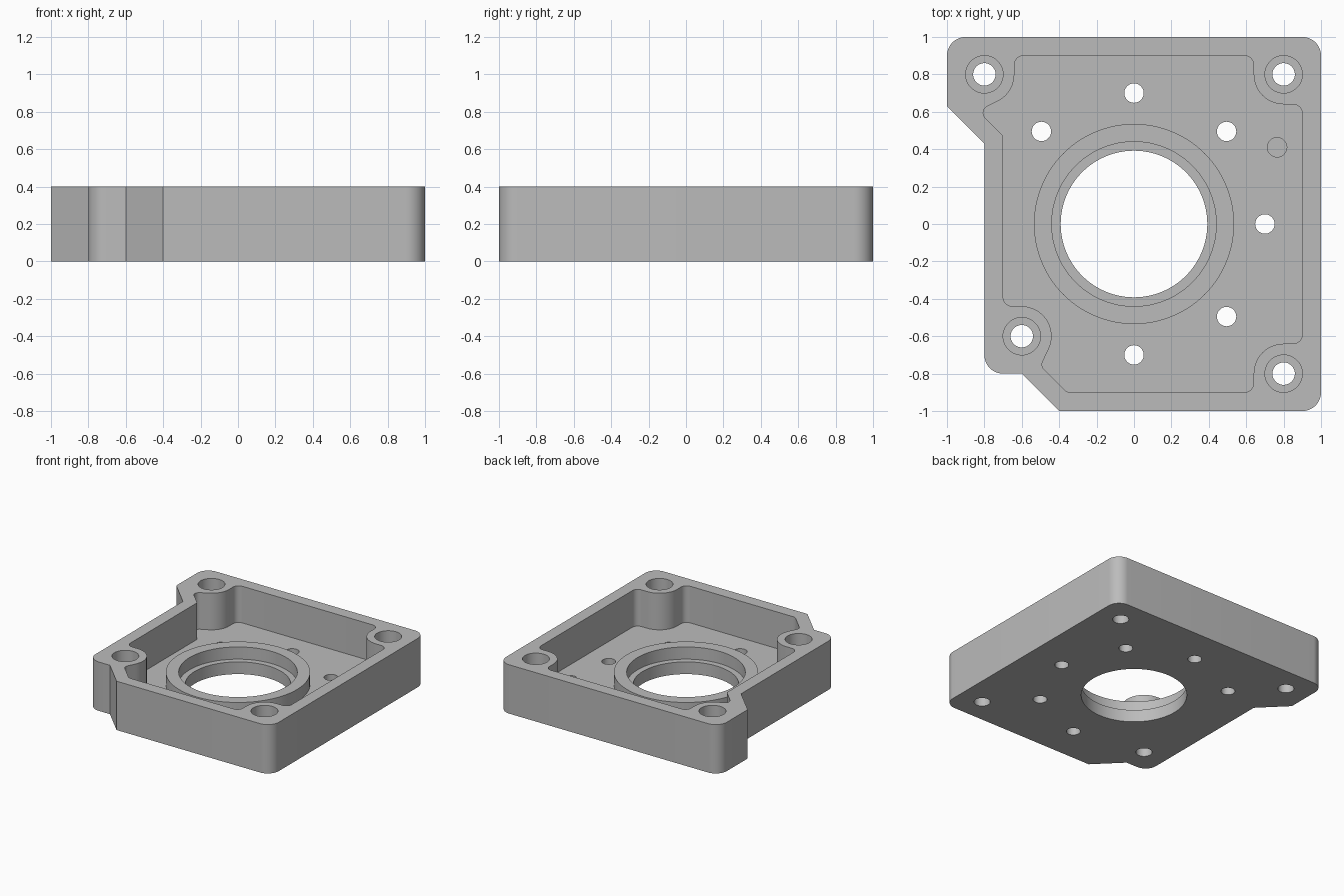
import bpy, bmesh, math
from mathutils import Vector

cube = bpy.data.objects.get("Cube")
if cube:
    bpy.data.objects.remove(cube, do_unlink=True)

HEIGHT, FLOOR, RING_TOP = 0.4, 0.1, 0.2

metal = bpy.data.materials.new("plain grey metal")
metal.use_nodes = True
GREY = (0.5, 0.5, 0.5, 1)
metal.diffuse_color = GREY
metal.node_tree.nodes["Principled BSDF"].inputs["Base Color"].default_value = GREY


def rounded(corners, steps=12):
    """Outline with each (x, y, radius) corner rounded by a tangent arc."""
    out, n = [], len(corners)
    for i, (x, y, r) in enumerate(corners):
        p = Vector((x, y))
        if r == 0:
            out.append(p)
            continue
        a = (Vector(corners[i - 1][:2]) - p).normalized()
        b = (Vector(corners[(i + 1) % n][:2]) - p).normalized()
        half = a.angle(b) / 2
        centre = p + (a + b).normalized() * r / math.sin(half)
        start = p + a * r / math.tan(half) - centre
        end = p + b * r / math.tan(half) - centre
        sweep = math.atan2(start.cross(end), start.dot(end))
        for k in range(steps + 1):
            t = sweep * k / steps
            c, s = math.cos(t), math.sin(t)
            out.append(centre + Vector((start.x * c - start.y * s, start.x * s + start.y * c)))
    return out


def circle(x, y, r, sides=48):
    return [Vector((x + r * math.cos(math.tau * k / sides),
                    y + r * math.sin(math.tau * k / sides))) for k in range(sides)]


def prism(name, outline, z0, z1):
    bm = bmesh.new()
    face = bm.faces.new([bm.verts.new((p.x, p.y, z0)) for p in outline])
    top = bmesh.ops.extrude_face_region(bm, geom=[face])["geom"]
    moved = [v for v in top if isinstance(v, bmesh.types.BMVert)]
    bmesh.ops.translate(bm, verts=moved, vec=(0, 0, z1 - z0))
    bmesh.ops.recalc_face_normals(bm, faces=bm.faces)
    mesh = bpy.data.meshes.new(name)
    bm.to_mesh(mesh)
    bm.free()
    mesh.materials.append(metal)
    obj = bpy.data.objects.new(name, mesh)
    bpy.context.collection.objects.link(obj)
    return obj


def combine(target, tool, operation="DIFFERENCE"):
    tool.hide_render = True
    mod = target.modifiers.new("shape", "BOOLEAN")
    mod.operation, mod.solver, mod.object = operation, "EXACT", tool
    bpy.context.view_layer.update()
    graph = bpy.context.evaluated_depsgraph_get()
    mesh = bpy.data.meshes.new_from_object(target.evaluated_get(graph))
    target.modifiers.clear()
    target.data = mesh
    bpy.data.objects.remove(tool, do_unlink=True)


# Outer body with two clipped corners
body = prism("housing", rounded([
    (1, -1, .1), (1, 1, .1), (-1, 1, .1), (-1, .63, 0), (-.8, .43, 0),
    (-.8, -.8, .1), (-.6, -.8, 0), (-.4, -1, 0)]), 0, HEIGHT)

# Pocket, running around the four screw bosses
pocket = prism("pocket_cutter", rounded([
    (.9, -.64, .05), (.9, .64, .05), (.64, .64, .16), (.64, .9, .05),
    (-.64, .9, .05), (-.64, .70, .16), (-.834, .605, .04), (-.7, .471, 0),
    (-.7, -.44, .05), (-.344, -.44, .16), (-.5, -.759, .04), (-.359, -.9, .05),
    (.64, -.9, .05), (.64, -.64, .16)]), FLOOR, HEIGHT + .1)
combine(body, pocket)

# Raised ring with stepped bore
combine(body, prism("ring", circle(0, 0, .535, 96), FLOOR / 2, RING_TOP), "UNION")
combine(body, prism("seat_cutter", circle(0, 0, .44, 96), FLOOR, HEIGHT + .1))
combine(body, prism("bore_cutter", circle(0, 0, .392, 96), -.1, HEIGHT))

# Counterbored screw holes in the bosses
for x, y in ((.8, .8), (-.8, .8), (.8, -.8), (-.6, -.6)):
    combine(body, prism("counterbore_cutter", circle(x, y, .1), HEIGHT / 2, HEIGHT + .1))
    combine(body, prism("screw_cutter", circle(x, y, .06), -.1, HEIGHT))

# Bolt circle through the floor
for step in (-2, -1, 0, 1, 2, 3):
    a = step * math.pi / 4
    combine(body, prism("bolt_cutter", circle(.7 * math.cos(a), .7 * math.sin(a), .052, 32),
                        -.1, HEIGHT))

# Blind locating hole
combine(body, prism("blind_cutter", circle(.765, .41, .052, 32), FLOOR / 2, HEIGHT))

bpy.ops.object.select_all(action="DESELECT")
body.select_set(True)
bpy.context.view_layer.objects.active = body
bpy.ops.object.shade_smooth_by_angle(angle=math.radians(30))
